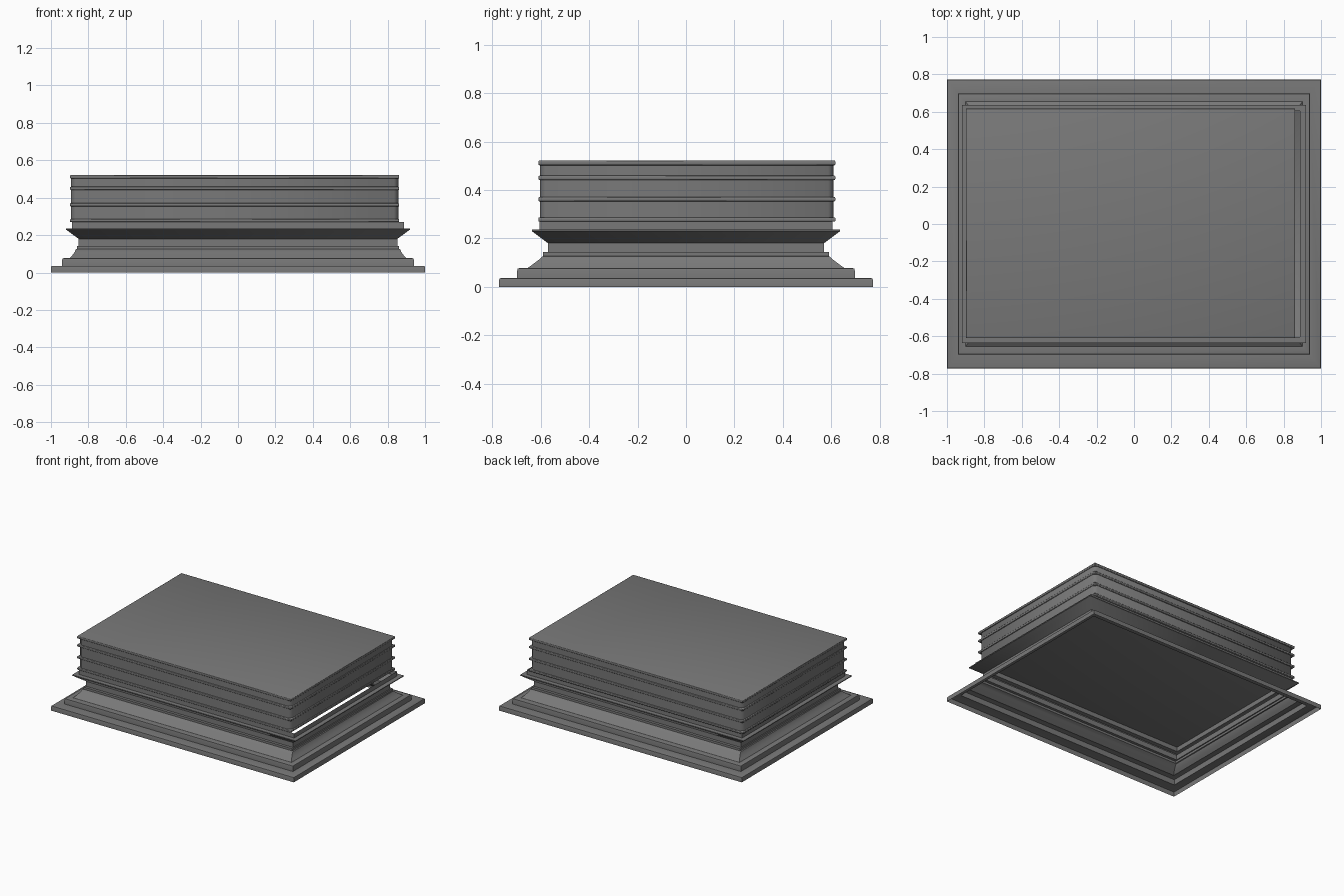
import bpy, bmesh, math

if "Cube" in bpy.data.objects:
    bpy.data.objects.remove(bpy.data.objects["Cube"])

# Dark grey stone
stone = bpy.data.materials.new("dark_stone")
stone.diffuse_color = (0.19, 0.19, 0.19, 1)
stone.use_nodes = True
stone.node_tree.nodes["Principled BSDF"].inputs["Base Color"].default_value = stone.diffuse_color


def make_object(name, bm):
    bmesh.ops.recalc_face_normals(bm, faces=bm.faces)
    mesh = bpy.data.meshes.new(name)
    bm.to_mesh(mesh)
    bm.free()
    obj = bpy.data.objects.new(name, mesh)
    bpy.context.collection.objects.link(obj)
    mesh.materials.append(stone)
    bpy.ops.object.select_all(action='DESELECT')
    obj.select_set(True)
    bpy.context.view_layer.objects.active = obj
    bpy.ops.object.shade_smooth_by_angle(angle=math.radians(50))
    return obj


def molding(name, profile):
    """Open rectangular shell lofted through (half_x, half_y, z) rows."""
    bm = bmesh.new()
    rings = [[bm.verts.new((sx * x, sy * y, z))
              for sx, sy in ((-1, -1), (1, -1), (1, 1), (-1, 1))]
             for x, y, z in profile]
    for a, b in zip(rings, rings[1:]):
        for i in range(4):
            j = (i + 1) % 4
            bm.faces.new((a[i], a[j], b[j], b[i]))
    return make_object(name, bm)


def box(x0, x1, y0, y1, z0, z1):
    bm = bmesh.new()
    bmesh.ops.create_cube(bm, size=1)
    for v in bm.verts:
        v.co = ((x0 + x1) / 2 + v.co.x * (x1 - x0),
                (y0 + y1) / 2 + v.co.y * (y1 - y0),
                (z0 + z1) / 2 + v.co.z * (z1 - z0))
    return bm


# Stepped foot with rounded lips, hollow underneath
molding("plinth_steps", [
    (1.0, 0.772, 0), (1.0, 0.772, 0.028), (0.998, 0.77, 0.034),
    (0.992, 0.764, 0.036), (0.94, 0.697, 0.036), (0.94, 0.697, 0.068),
    (0.938, 0.695, 0.075), (0.932, 0.689, 0.077), (0.90, 0.655, 0.077)])

# Concave sweep up to the narrow neck
molding("cove_and_neck", [
    (0.90, 0.655, 0.077), (0.885, 0.633, 0.093), (0.873, 0.61, 0.11),
    (0.867, 0.593, 0.125), (0.86, 0.59, 0.127), (0.86, 0.59, 0.143),
    (0.852, 0.57, 0.143), (0.852, 0.57, 0.18)])

# Flared ledge and the upright strip beneath the body
molding("flared_ledge", [
    (0.852, 0.57, 0.18), (0.92, 0.637, 0.23), (0.92, 0.637, 0.236),
    (0.887, 0.605, 0.236), (0.887, 0.605, 0.27)])

# Upper body with softly clipped upright corners
bm = box(-0.893, 0.857, -0.604, 0.61, 0.271, 0.515)
uprights = [e for e in bm.edges
            if abs(e.verts[0].co.z - e.verts[1].co.z) > 0.1]
bmesh.ops.bevel(bm, geom=uprights, offset=0.023, segments=1, affect='EDGES')
make_object("upper_body", bm)

# Horizontal bands wrapped around the body, the last one is the top plate
for i, (z0, z1) in enumerate(((0.269, 0.287), (0.353, 0.371),
                              (0.441, 0.459), (0.502, 0.522))):
    bm = box(-0.898, 0.862, -0.61, 0.617, z0, z1)
    flat = [e for e in bm.edges
            if abs(e.verts[0].co.z - e.verts[1].co.z) < 1e-5]
    bmesh.ops.bevel(bm, geom=flat, offset=0.005, segments=2,
                    profile=0.5, affect='EDGES')
    make_object("top_plate" if i == 3 else f"body_band_{i + 1}", bm)
